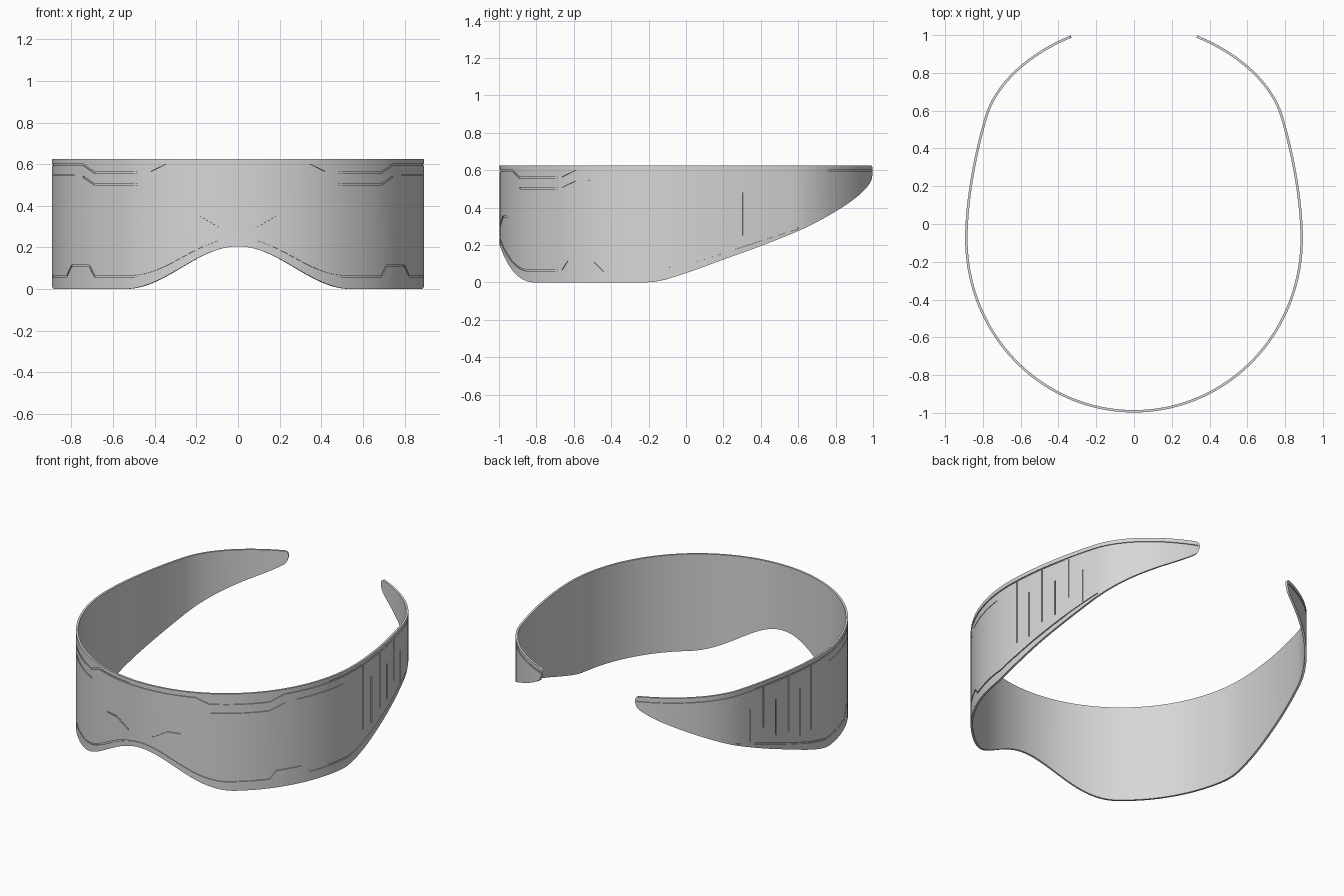
import bpy, bmesh, math
from mathutils import Vector
from mathutils.geometry import interpolate_bezier

cube = bpy.data.objects.get("Cube")
if cube:
    bpy.data.objects.remove(cube)

shell_grey = bpy.data.materials.new("shell grey")
shell_grey.use_nodes = True
shell_grey.diffuse_color = (0.68, 0.68, 0.68, 1)
shell_grey.node_tree.nodes["Principled BSDF"].inputs["Base Color"].default_value = (0.68, 0.68, 0.68, 1)

THICK, TOP = 0.013, 0.625

# Plan outline of the left half: elliptical front, then two curves to the rear tip
path = []
for i in range(80):
    a = math.pi / 2 * i / 80
    path.append(Vector((0.894 * math.sin(a), -0.08 - 0.918 * math.cos(a))))
for curve in (((0.894, -0.08), (0.894, 0.12), (0.85, 0.36), (0.79, 0.566)),
              ((0.79, 0.566), (0.73, 0.772), (0.52, 0.925), (0.335, 0.998))):
    path += interpolate_bezier(*[Vector(p) for p in curve], 60)[:-1]
path.append(Vector((0.335, 0.998)))
dist = [0.0]
for p, q in zip(path, path[1:]):
    dist.append(dist[-1] + (q - p).length)
LENGTH = dist[-1]


def outline(s):
    """Plan position at a distance along the outline."""
    for i in range(1, len(dist)):
        if s <= dist[i] or i == len(dist) - 1:
            return path[i - 1].lerp(path[i], (s - dist[i - 1]) / (dist[i] - dist[i - 1]))


def along(axis, value):
    """Distance along the outline where x or y reaches a value."""
    k = "xy".index(axis)
    for i in range(1, len(path)):
        if path[i][k] >= value:
            t = (value - path[i - 1][k]) / (path[i][k] - path[i - 1][k])
            return dist[i - 1] + (dist[i] - dist[i - 1]) * max(t, 0)
    return LENGTH


def surface(s, z, out=0.0):
    """Point on the outer wall, pushed outwards by an offset."""
    p = outline(s)
    tan = outline(min(s + 0.01, LENGTH)) - outline(max(s - 0.01, 0))
    if s < 0.001:
        tan = Vector((1, 0))
    tan.normalize()
    return Vector((p.x + tan.y * out, p.y - tan.x * out, z))


# Lower edge: nose arch, flat cheek, then a sweep up to the rounded tip
sweep = [(-0.27, 0), (-0.15, 0.007), (0, 0.05), (0.18, 0.115), (0.4, 0.195), (0.6, 0.275),
         (0.77, 0.362), (0.877, 0.43), (0.94, 0.48)]
sweep_s = [along("y", y) for y, z in sweep] + [LENGTH - 0.04, LENGTH - 0.012, LENGTH]
sweep_z = [z for y, z in sweep] + [0.53, 0.555, 0.588]
slopes = [0] + [(sweep_z[i + 1] - sweep_z[i - 1]) / (sweep_s[i + 1] - sweep_s[i - 1])
                for i in range(1, len(sweep_s) - 1)] + [4]


def bottom(s):
    if s < sweep_s[0]:
        x = outline(s).x
        return 0.1025 * (1 + math.cos(math.pi * x / 0.55)) if x < 0.55 else 0.0
    for i in range(len(sweep_s) - 1):
        if s <= sweep_s[i + 1] + 1e-6:
            h = sweep_s[i + 1] - sweep_s[i]
            t = (s - sweep_s[i]) / h
            return (sweep_z[i] * (1 + 2 * t) * (1 - t) ** 2 + slopes[i] * h * t * (1 - t) ** 2
                    + sweep_z[i + 1] * t * t * (3 - 2 * t) + slopes[i + 1] * h * t * t * (t - 1))
    return sweep_z[-1]


def top(s):
    k = max(0, (s - LENGTH + 0.025) / 0.025)
    return TOP - 0.022 * (1 - math.sqrt(max(0, 1 - k * k)))


def sweep_rings(bm, rings, cap_start):
    """Skin four-cornered rings into a tube."""
    rings = [[bm.verts.new(p) for p in ring] for ring in rings]
    for a, b in zip(rings, rings[1:]):
        for k in range(4):
            n = (k + 1) % 4
            bm.faces.new((a[k], a[n], b[n], b[k]))
    if cap_start:
        bm.faces.new(rings[0])
    bm.faces.new(rings[-1])


def mirrored(name, rings, cap_start):
    """Make an object from swept rings and its mirror image."""
    bm = bmesh.new()
    sweep_rings(bm, rings, cap_start)
    bmesh.ops.recalc_face_normals(bm, faces=bm.faces)
    me = bpy.data.meshes.new(name)
    bm.to_mesh(me)
    bm.free()
    me.materials.append(shell_grey)
    ob = bpy.data.objects.new(name, me)
    bpy.context.collection.objects.link(ob)
    ob.modifiers.new("mirror", "MIRROR").merge_threshold = 0.0005
    return ob


# Curved band
COLUMNS = 130
band_rings = []
for i in range(COLUMNS + 1):
    s = LENGTH * (1 - (1 - i / COLUMNS) ** 1.4)
    lo, hi = bottom(s), top(s)
    band_rings.append([surface(s, z, o) for z, o in ((lo, 0), (hi, 0), (hi, -THICK), (lo, -THICK))])
band = mirrored("visor_band", band_rings, False)
cutters = []


def groove(name, points, width=0.008, depth=0.006):
    """Engrave a line through (distance, height) points into the outer wall."""
    fine = [Vector(points[0])]
    for a, b in zip(points, points[1:]):
        a, b = Vector(a), Vector(b)
        n = max(1, math.ceil((b - a).length / 0.025))
        fine += [a.lerp(b, j / n) for j in range(1, n + 1)]
    rings = []
    for i, p in enumerate(fine):
        d = (fine[min(i + 1, len(fine) - 1)] - fine[max(i - 1, 0)]).normalized()
        side = Vector((-d.y, d.x)) * width / 2
        ring = []
        for sign, out in ((1, -depth), (1, 0.004), (-1, 0.004), (-1, -depth)):
            q = p + side * sign
            ring.append(surface(min(max(q.x, 0), LENGTH), q.y, out))
        rings.append(ring)
    cutter = mirrored(name, rings, points[0][0] > 0)
    cutter.hide_render = True
    cutters.append(cutter)
    cut = band.modifiers.new(name, "BOOLEAN")
    cut.operation, cut.solver, cut.object = "DIFFERENCE", "EXACT", cutter


def spots(*pts):
    return [(along(a, v), z) for a, v, z in pts]


# Upper trim, brow, temple and nose lines
groove("upper_trim_cutter", [(0, 0.597)] + spots(
    ("x", 0.345, 0.597), ("x", 0.42, 0.56), ("x", 0.69, 0.56), ("x", 0.745, 0.597))
    + [(LENGTH - 0.012, 0.597)])
groove("brow_cutter", spots(("x", 0.42, 0.503), ("x", 0.69, 0.503), ("x", 0.745, 0.54)))
groove("temple_cutter", spots(("y", -0.52, 0.547), ("y", -0.19, 0.547)), 0.004)
groove("nose_cutter", spots(("x", 0.085, 0.298), ("x", 0.18, 0.352), ("x", 0.26, 0.352)))

# Lower trim line: follows the edge, with a raised step on the cheek
start = along("x", 0.54)
lower = [(start * i / 30, bottom(start * i / 30) + 0.036 + 0.026 * (i / 30) ** 2) for i in range(31)]
lower += spots(("x", 0.69, 0.062), ("x", 0.715, 0.112), ("y", -0.49, 0.112), ("y", -0.44, 0.062),
               ("y", -0.15, 0.062), ("y", 0, 0.098), ("y", 0.2, 0.16), ("y", 0.4, 0.226),
               ("y", 0.6, 0.29))
groove("lower_trim_cutter", lower)

# Vertical slits on the side
slits = [(0.597, 0.18), (0.48, 0.18), (0.597, 0.24), (0.48, 0.25), (0.597, 0.33), (0.48, 0.27)]
for i, (hi, lo) in enumerate(slits):
    groove(f"slit_cutter_{i + 1}", spots(("y", i * 0.1, hi), ("y", i * 0.1, lo)))

# Bake the cuts, drop the cutters and smooth the walls
bpy.ops.object.select_all(action="DESELECT")
band.select_set(True)
bpy.context.view_layer.objects.active = band
for name in [m.name for m in band.modifiers]:
    bpy.ops.object.modifier_apply(modifier=name)
for cutter in cutters:
    bpy.data.objects.remove(cutter)
bpy.ops.object.shade_smooth_by_angle(angle=math.radians(35))
